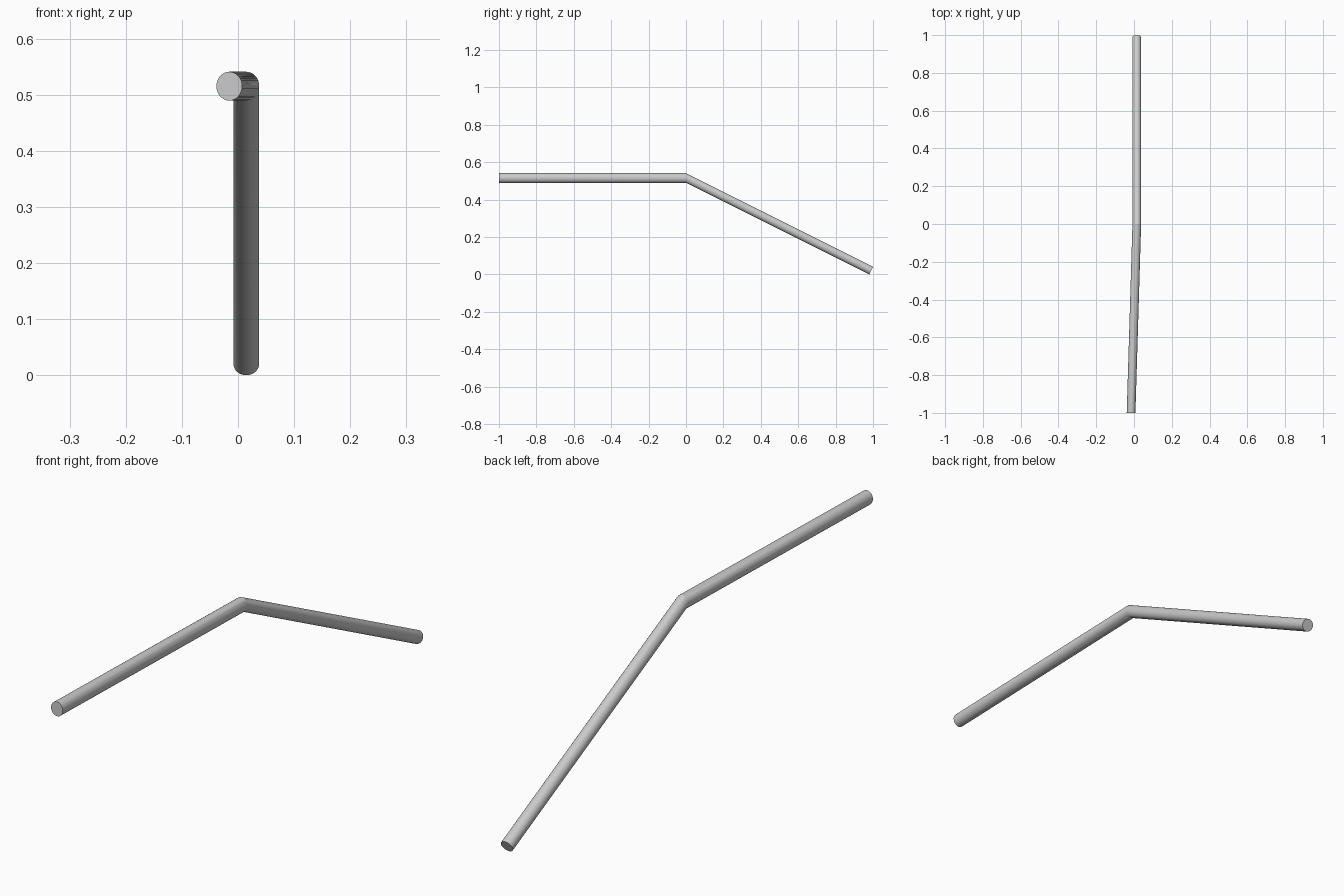
import bpy, bmesh
from math import sin, cos, pi, hypot

if "Cube" in bpy.data.objects:
    bpy.data.objects.remove(bpy.data.objects["Cube"])

SIDES = 32
R = 0.023
slope = 0.5                       # fall of the rear arm
c, s = 1 / hypot(1, slope), slope / hypot(1, slope)

# centre and "up" direction of each cross-section: front end, bend, rear end
sections = [
    ((-0.0155, -1.0, 0.5152), (0, 0, 1 / c)),
    ((0.0148, 0.0, 0.5152), (0, 0, 1 / c)),
    ((0.0148, 1 - R * s, R * c), (0, s, c)),
]

bm = bmesh.new()
rings = []
for (x, y, z), (_, uy, uz) in sections:
    rings.append([bm.verts.new((x + R * cos(a), y + R * sin(a) * uy, z + R * sin(a) * uz))
                  for a in (2 * pi * i / SIDES for i in range(SIDES))])

# side walls and end caps
for a, b in zip(rings, rings[1:]):
    for i in range(SIDES):
        j = (i + 1) % SIDES
        bm.faces.new((a[i], a[j], b[j], b[i]))
bm.faces.new(rings[0])
bm.faces.new(rings[-1])
bmesh.ops.recalc_face_normals(bm, faces=bm.faces)

mesh = bpy.data.meshes.new("bent_rod")
bm.to_mesh(mesh)
bm.free()
rod = bpy.data.objects.new("bent_rod", mesh)
bpy.context.collection.objects.link(rod)

# smooth round walls, crisp bend and caps
bpy.context.view_layer.objects.active = rod
rod.select_set(True)
bpy.ops.object.shade_smooth_by_angle(angle=pi / 9)
